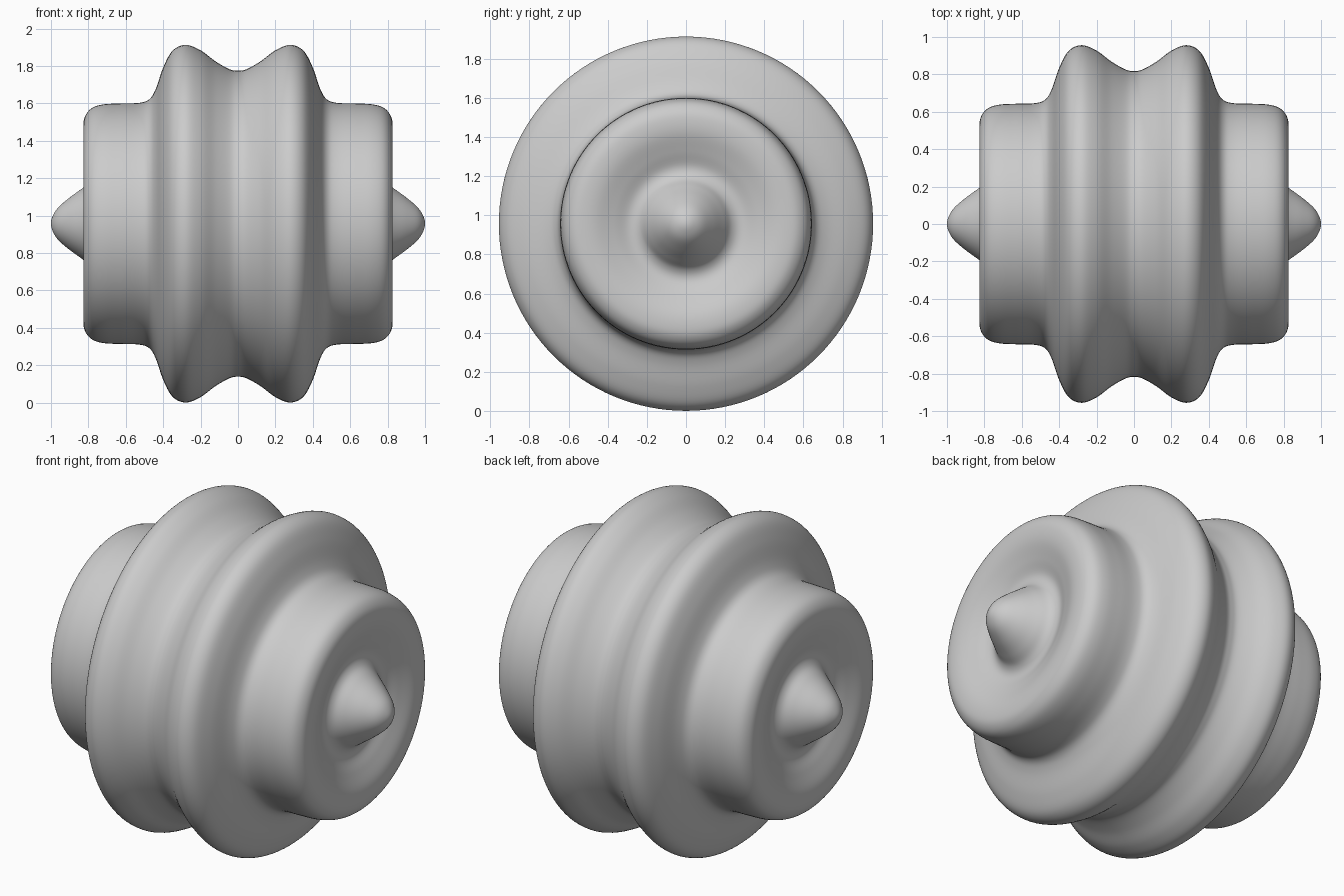
import bpy, bmesh
from math import tau
from mathutils import Vector, Matrix

cube = bpy.data.objects.get("Cube")
if cube:
    bpy.data.objects.remove(cube)

AXIS_HEIGHT = 0.957
SIDES = 128
STEPS = 6

# Half outline as (distance along axis, radius), from middle valley to tip
outline = [(0, 0.818), (0.045, 0.826), (0.12, 0.868), (0.2, 0.927), (0.28, 0.956),
           (0.35, 0.925), (0.4, 0.835), (0.44, 0.72), (0.475, 0.665), (0.53, 0.646),
           (0.63, 0.643), (0.72, 0.638), (0.78, 0.619), (0.815, 0.58), (0.827, 0.53),
           (0.821, 0.46), (0.79, 0.37), (0.76, 0.29), (0.775, 0.235), (0.827, 0.193),
           (0.9, 0.14), (0.96, 0.088), (0.99, 0.042), (1, 0)]


def smooth_path(points):
    """Catmull-Rom curve through the points."""
    result = []
    for a, b, c, d in zip(points, points[1:], points[2:], points[3:]):
        for i in range(STEPS):
            t = i / STEPS
            result.append(0.5 * (2 * b + (c - a) * t + (2 * a - 5 * b + 4 * c - d) * t * t
                                 + (3 * b - a - 3 * c + d) * t ** 3))
    return result + [points[-2]]


# Mirror the outline end to end, with phantom points so the tips are round
half = [Vector((x, 0, r)) for x, r in outline]
full = [Vector((-p.x, 0, p.z)) for p in reversed(half[1:])] + half
flip = Vector((1, 1, -1))
path = smooth_path([full[1] * flip] + full + [full[-2] * flip])

# Spin the outline around the x axis
bm = bmesh.new()
verts = [bm.verts.new(p) for p in path]
edges = [bm.edges.new(pair) for pair in zip(verts, verts[1:])]
bmesh.ops.spin(bm, geom=verts + edges, cent=(0, 0, 0), axis=(1, 0, 0),
               angle=tau, steps=SIDES, use_merge=False, use_duplicate=False)
bmesh.ops.remove_doubles(bm, verts=bm.verts, dist=0.0002)
bmesh.ops.recalc_face_normals(bm, faces=bm.faces)
bmesh.ops.transform(bm, matrix=Matrix.Translation((0, 0, AXIS_HEIGHT)), verts=bm.verts)
for face in bm.faces:
    face.smooth = True

mesh = bpy.data.meshes.new("turned_body")
bm.to_mesh(mesh)
bm.free()
body = bpy.data.objects.new("turned_body", mesh)
bpy.context.collection.objects.link(body)

# Plain grey
grey = bpy.data.materials.new("plain_grey")
grey.use_nodes = True
color = (0.6, 0.6, 0.6, 1)
grey.diffuse_color = color
grey.node_tree.nodes["Principled BSDF"].inputs["Base Color"].default_value = color
mesh.materials.append(grey)
